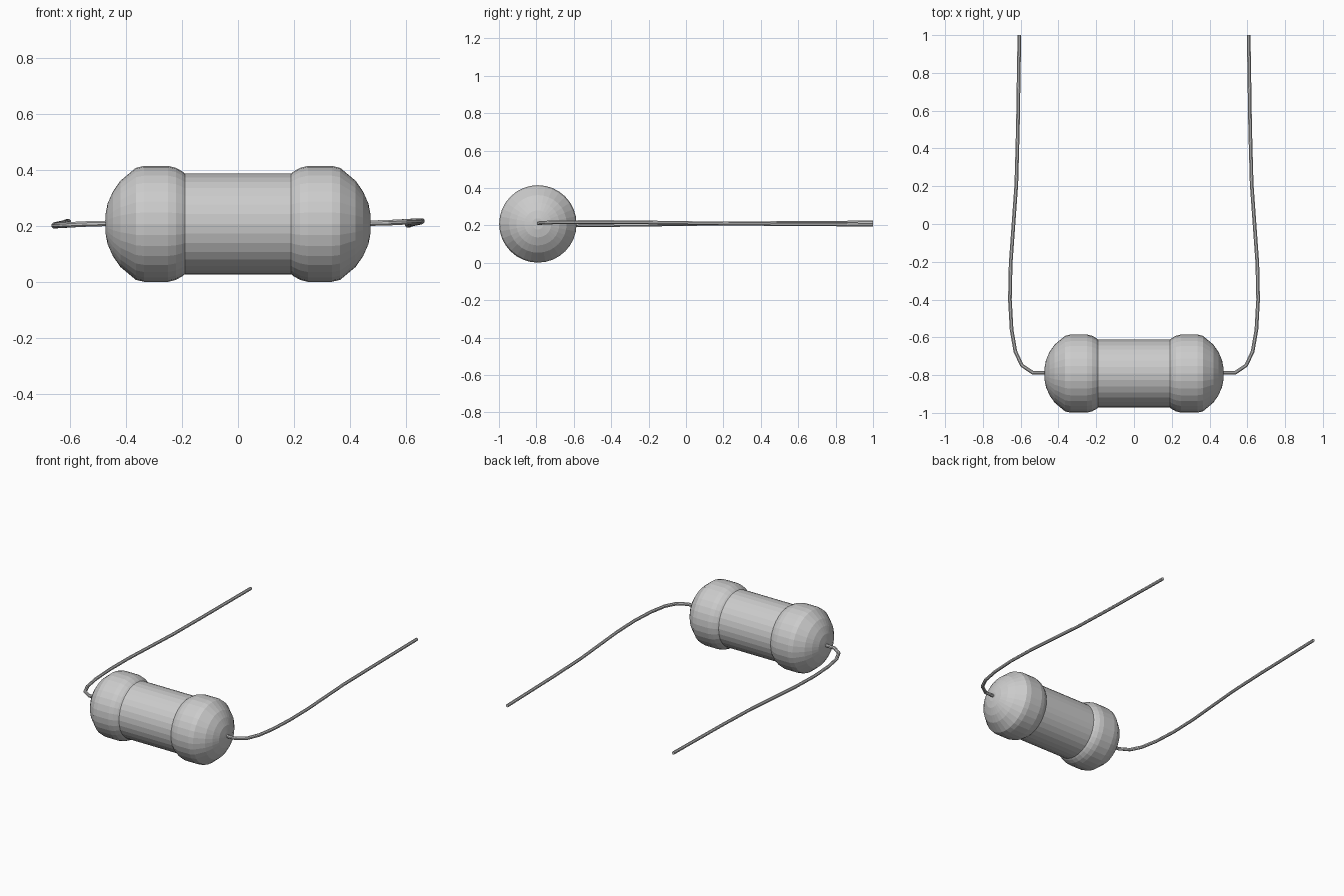
import bpy, bmesh, math
from mathutils import Vector

if "Cube" in bpy.data.objects:
    bpy.data.objects.remove(bpy.data.objects["Cube"])

CY, CZ = -0.792, 0.208   # axis of the body


def skin(name, rings, cap=True):
    """Join rings of points into a closed tube."""
    bm = bmesh.new()
    loops = [[bm.verts.new(p) for p in ring] for ring in rings]
    n = len(loops[0])
    for a, b in zip(loops, loops[1:]):
        for i in range(n):
            j = (i + 1) % n
            bm.faces.new((a[i], a[j], b[j], b[i]))
    bm.faces.new(loops[0])
    bm.faces.new(loops[-1])
    bmesh.ops.recalc_face_normals(bm, faces=bm.faces)
    mesh = bpy.data.meshes.new(name)
    bm.to_mesh(mesh)
    bm.free()
    ob = bpy.data.objects.new(name, mesh)
    bpy.context.collection.objects.link(ob)
    return ob


# Body: half profile (x, radius) mirrored and turned around x
half = [(0.190, 0.180), (0.200, 0.188), (0.222, 0.200), (0.250, 0.207),
        (0.335, 0.207), (0.365, 0.200), (0.420, 0.154), (0.447, 0.115),
        (0.466, 0.072), (0.474, 0.030)]
profile = [(-x, r) for x, r in reversed(half)] + half
SIDES = 32
body = skin("resistor_body", [
    [(x, CY + r * math.cos(2 * math.pi * i / SIDES),
      CZ + r * math.sin(2 * math.pi * i / SIDES)) for i in range(SIDES)]
    for x, r in profile])

# Wire leads: bent path (x, y, height offset), the two sides tilt oppositely
path = [(0.45, -0.788, 0.0), (0.535, -0.788, 0.002), (0.594, -0.748, 0.005),
        (0.628, -0.675, 0.007), (0.648, -0.56, 0.008), (0.657, -0.40, 0.008),
        (0.653, -0.21, 0.006), (0.638, 0.0, 0.003), (0.623, 0.21, 0.0),
        (0.615, 0.50, -0.003), (0.607, 1.0, -0.006)]
WIRE_R, WIRE_SIDES = 0.0105, 8


def lead(name, s):
    pts = [Vector((s * x, y, CZ + 0.002 + s * dz)) for x, y, dz in path]
    rings = []
    for k, p in enumerate(pts):
        d_in = (p - pts[k - 1]).normalized() if k else Vector((s, 0, 0))
        d_out = (pts[k + 1] - p).normalized() if k < len(pts) - 1 else Vector((0, 1, 0))
        t = (d_in + d_out).normalized()
        side = t.cross(Vector((0, 0, 1))).normalized()
        up = side.cross(t)
        rings.append([])
        for i in range(WIRE_SIDES):
            a = 2 * math.pi * (i + 0.5) / WIRE_SIDES
            rings[-1].append(p + WIRE_R * (math.cos(a) * side + math.sin(a) * up))
    # square off the free end
    for v in rings[-1]:
        v.y = 1.0
    return skin(name, rings)


lead("right_lead", 1)
lead("left_lead", -1)
